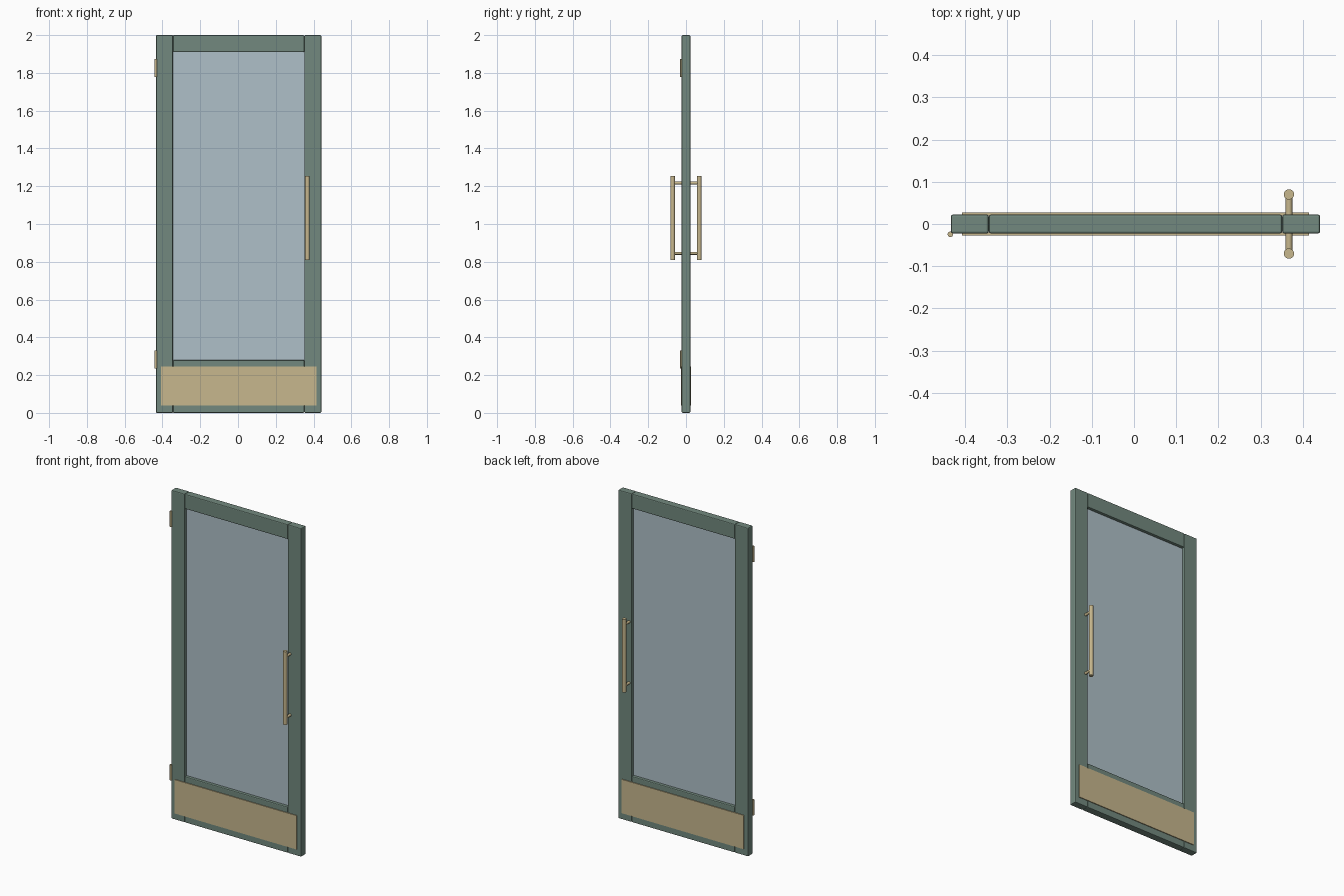
import bpy, math

if "Cube" in bpy.data.objects:
    bpy.data.objects.remove(bpy.data.objects["Cube"])


def material(name, rgb):
    # sRGB 0-255 to linear
    lin = [((c / 255 + 0.055) / 1.055) ** 2.4 for c in rgb]
    m = bpy.data.materials.new(name)
    m.diffuse_color = (*lin, 1)
    m.use_nodes = True
    m.node_tree.nodes["Principled BSDF"].inputs["Base Color"].default_value = m.diffuse_color
    return m


GREEN = material("sage_green_paint", (114, 137, 126))
GLASS = material("pale_blue_glass", (175, 192, 200))
BRASS = material("brass", (199, 183, 141))


def box(name, x, y, z, mat, bevel=0):
    """Box from (min, max) ranges, optionally with rounded edges."""
    bpy.ops.mesh.primitive_cube_add(size=1, location=[sum(r) / 2 for r in (x, y, z)])
    ob = bpy.context.object
    ob.name = name
    ob.scale = [r[1] - r[0] for r in (x, y, z)]
    bpy.ops.object.transform_apply(location=False, rotation=False, scale=True)
    ob.data.materials.append(mat)
    if bevel:
        b = ob.modifiers.new("rounded_edges", 'BEVEL')
        b.width = bevel
        b.segments = 2
    return ob


def rod(name, loc, radius, length, mat, rot=(0, 0, 0), sides=24):
    bpy.ops.mesh.primitive_cylinder_add(vertices=sides, radius=radius, depth=length,
                                        location=loc, rotation=rot)
    ob = bpy.context.object
    ob.name = name
    ob.data.materials.append(mat)
    bpy.ops.object.shade_smooth_by_angle(angle=math.radians(40))
    return ob


LEFT, RIGHT, STILE, HALF = -0.434, 0.441, 0.09, 0.0225
IN_L, IN_R = LEFT + STILE, RIGHT - STILE
depth = (-HALF, HALF)

# Frame: two full-height stiles with rails between them
box("hinge_stile", (LEFT, IN_L), depth, (0, 2), GREEN, 0.005)
box("lock_stile", (IN_R, RIGHT), depth, (0, 2), GREEN, 0.005)
box("top_rail", (IN_L, IN_R), depth, (1.91, 2), GREEN, 0.005)
box("bottom_rail", (IN_L, IN_R), depth, (0, 0.28), GREEN, 0.005)

# Glass pane set into the frame
box("glass_pane", (IN_L - 0.01, IN_R + 0.01), (-0.005, 0.005), (0.27, 1.92), GLASS)

# Kick plate and pull handle on both faces
HX, HZ = 0.367, 1.031
for side, s in (("front", -1), ("back", 1)):
    y = sorted((s * (HALF - 0.002), s * 0.0275))
    box(side + "_kick_plate", (-0.4075, 0.4145), y, (0.04, 0.246), BRASS)
    rod(side + "_pull_bar", (HX, s * 0.07, HZ), 0.0122, 0.445, BRASS)
    for end, dz in (("lower", -0.186), ("upper", 0.186)):
        rod(f"{side}_{end}_handle_post", (HX, s * 0.044, HZ + dz), 0.008, 0.052, BRASS,
            (math.pi / 2, 0, 0), 16)

# Hinge knuckles on the front left edge
for end, z in (("lower", 0.283), ("upper", 1.826)):
    rod(end + "_hinge", (-0.435, -0.0245, z), 0.0065, 0.095, BRASS, sides=16)
